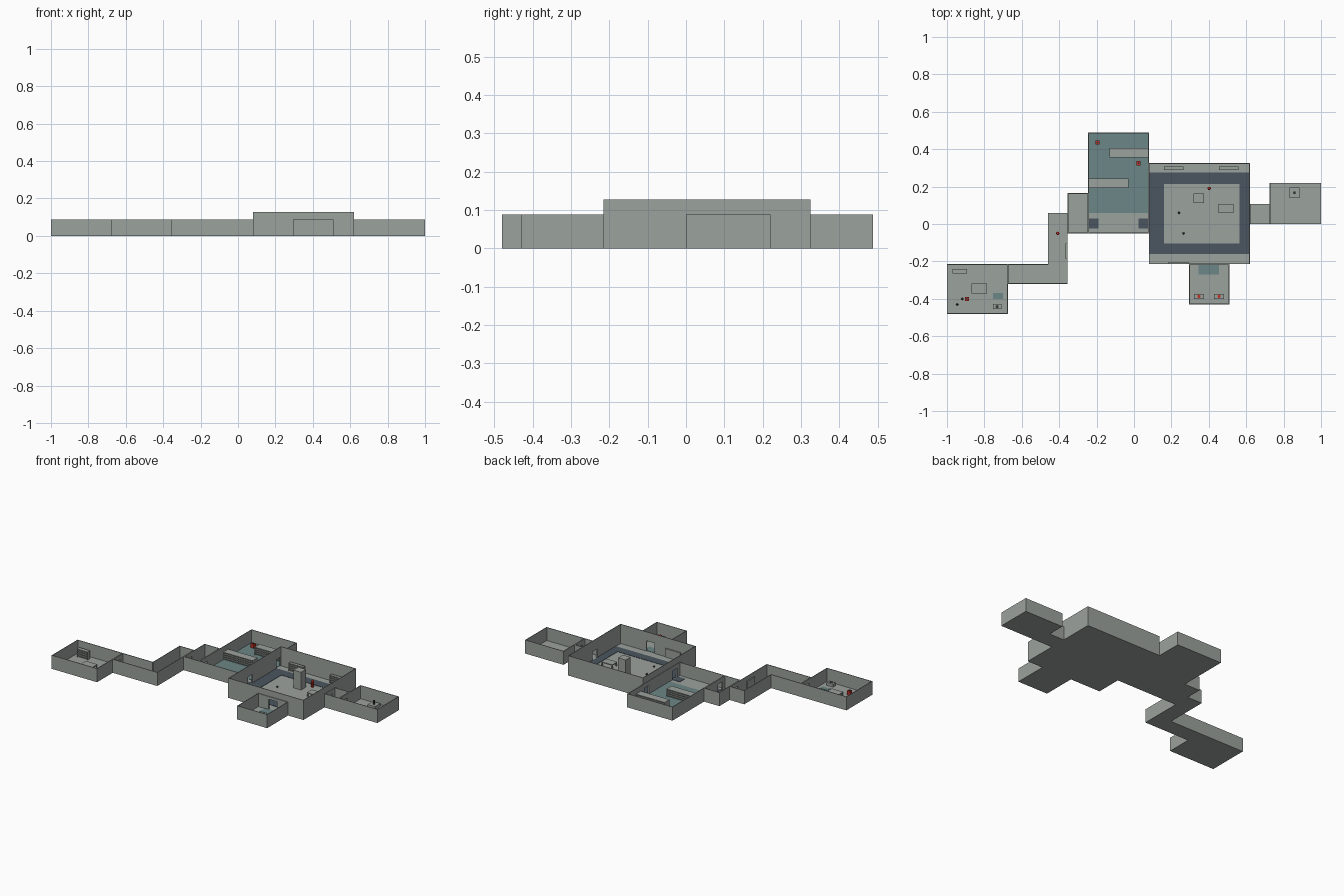
import bpy
import bmesh
from mathutils import Matrix

if "Cube" in bpy.data.objects:
    bpy.data.objects.remove(bpy.data.objects["Cube"])


def material(name, rgb):
    m = bpy.data.materials.new(name)
    m.use_nodes = True
    m.diffuse_color = (*rgb, 1)
    m.node_tree.nodes["Principled BSDF"].inputs["Base Color"].default_value = (*rgb, 1)
    return m


GREY = material("concrete grey", (0.33, 0.36, 0.34))
TEAL = material("pool teal", (0.15, 0.24, 0.24))
SLATE = material("dark slate", (0.07, 0.09, 0.115))
RED = material("signal red", (0.55, 0.03, 0.02))
BLACK = material("charcoal", (0.04, 0.045, 0.045))

T = 0.004       # wall thickness
FLOOR = 0.003   # floor thickness
LOW, HIGH = 0.088, 0.128


def add_box(bm, x0, x1, y0, y1, z0, z1):
    if min(x1 - x0, y1 - y0, z1 - z0) < 1e-5:
        return
    size = Matrix.Diagonal((x1 - x0, y1 - y0, z1 - z0, 1))
    mid = Matrix.Translation(((x0 + x1) / 2, (y0 + y1) / 2, (z0 + z1) / 2))
    bmesh.ops.create_cube(bm, size=1, matrix=mid @ size)


def finish(name, bm, mat):
    mesh = bpy.data.meshes.new(name)
    bm.to_mesh(mesh)
    bm.free()
    mesh.materials.append(mat)
    ob = bpy.data.objects.new(name, mesh)
    bpy.context.collection.objects.link(ob)
    return ob


def box(name, mat, *bounds):
    bm = bmesh.new()
    add_box(bm, *bounds)
    return finish(name, bm, mat)


def block(name, mat, x, y, w, d, z0, z1):
    return box(name, mat, x - w / 2, x + w / 2, y - d / 2, y + d / 2, z0, z1)


# Openings: wall axis, wall position, centre along the wall, width, height
OPENINGS = [
    ("x", -0.675, -0.268, 0.05, 0.06),
    ("x", -0.46, -0.268, 0.105, LOW),
    ("x", -0.355, 0.005, 0.05, 0.06),
    ("x", -0.245, 0.005, 0.05, 0.06),
    ("x", 0.08, 0.005, 0.05, 0.06),
    ("x", 0.08, 0.295, 0.045, 0.06),
    ("x", 0.62, 0.054, 0.05, 0.06),
    ("x", 0.725, 0.054, 0.05, 0.06),
    ("y", -0.215, 0.402, 0.06, 0.07),
]


def wall(bm, axis, pos, inward, a, b, height):
    lo, hi = sorted((pos, pos + inward * T))

    def piece(s, e, z0, z1):
        if axis == "x":
            add_box(bm, lo, hi, s, e, z0, z1)
        else:
            add_box(bm, s, e, lo, hi, z0, z1)

    start = a
    for ax, p, mid, width, top in sorted(OPENINGS, key=lambda o: o[2]):
        if ax == axis and abs(p - pos) < 1e-4 and a < mid < b:
            left, right = max(a, mid - width / 2), min(b, mid + width / 2)
            piece(start, left, 0, height)
            piece(left, right, top, height)
            start = right
    piece(start, b, 0, height)


def room(name, x0, x1, y0, y1, height=LOW):
    box(name + "_floor", GREY, x0, x1, y0, y1, 0, FLOOR)
    bm = bmesh.new()
    wall(bm, "x", x0, 1, y0, y1, height)
    wall(bm, "x", x1, -1, y0, y1, height)
    wall(bm, "y", y0, 1, x0, x1, height)
    wall(bm, "y", y1, -1, x0, x1, height)
    finish(name + "_walls", bm, GREY)


# Rooms and passages
room("west_room", -1.0, -0.675, -0.48, -0.215)
room("west_passage", -0.675, -0.46, -0.32, -0.215)
room("bend_passage", -0.46, -0.355, -0.32, 0.06)
room("lobby", -0.355, -0.245, -0.05, 0.165)
room("pool_room", -0.245, 0.08, -0.05, 0.488)
room("main_hall", 0.08, 0.62, -0.215, 0.325, HIGH)
room("south_room", 0.295, 0.51, -0.43, -0.215)
room("east_passage", 0.62, 0.725, 0.0, 0.108)
room("east_room", 0.725, 1.0, 0.0, 0.22)

# Coloured floor areas
F1, F2 = FLOOR, FLOOR + 0.002
box("pool_floor", TEAL, -0.241, 0.076, 0.06, 0.484, F1, F2)
box("south_room_mat", TEAL, 0.345, 0.455, -0.27, -0.216, F1, F2)
box("west_room_mat", TEAL, -0.755, -0.70, -0.40, -0.37, F1, F2)
for side, x in (("west", -0.215), ("east", 0.05)):
    block("pool_" + side + "_mat", SLATE, x, 0.003, 0.052, 0.053, F1, F2)
bm = bmesh.new()
for bounds in ((0.084, 0.16, -0.16, 0.275), (0.565, 0.616, -0.16, 0.275),
               (0.16, 0.565, 0.215, 0.275), (0.16, 0.565, -0.16, -0.105)):
    add_box(bm, *bounds, F1, F2)
finish("hall_floor_border", bm, SLATE)


# Shelf racks: stacked boards around a recessed core
def rack(name, x0, x1, y0, y1, height=0.055, boards=4):
    bm = bmesh.new()
    gap = (height - FLOOR) / boards
    add_box(bm, x0 + 0.004, x1 - 0.004, y0 + 0.007, y1 - 0.007, FLOOR, height - 0.002)
    for i in range(boards):
        z = FLOOR + gap * (i + 1)
        add_box(bm, x0, x1, y0, y1, z - 0.005, z)
    for x in (x0, x1 - 0.004):
        add_box(bm, x, x + 0.004, y0, y1, FLOOR, height)
    finish(name, bm, GREY)


rack("pool_north_rack", -0.13, 0.075, 0.355, 0.405)
rack("pool_south_rack", -0.24, -0.03, 0.192, 0.243)
rack("hall_west_rack", 0.16, 0.265, 0.288, 0.308)
rack("hall_east_rack", 0.455, 0.56, 0.288, 0.308)
rack("west_room_rack", -0.97, -0.893, -0.265, -0.24)


# Tables on four legs
def table(name, x, y, w, d, h):
    bm = bmesh.new()
    add_box(bm, x - w / 2, x + w / 2, y - d / 2, y + d / 2, h - 0.006, h)
    for sx in (-1, 1):
        for sy in (-1, 1):
            cx, cy = x + sx * (w / 2 - 0.004), y + sy * (d / 2 - 0.004)
            add_box(bm, cx - 0.003, cx + 0.003, cy - 0.003, cy + 0.003, FLOOR, h - 0.006)
    finish(name, bm, GREY)


table("hall_table", 0.493, 0.083, 0.08, 0.05, 0.03)
table("west_room_table", -0.827, -0.345, 0.083, 0.053, 0.025)

# Solid furniture
block("hall_column", GREY, 0.346, 0.138, 0.054, 0.05, FLOOR, 0.118)
block("east_room_plinth", GREY, 0.858, 0.167, 0.054, 0.054, FLOOR, 0.022)
block("west_room_basin", GREY, -0.732, -0.442, 0.046, 0.026, FLOOR, 0.022)
box("passage_wall_board", GREY, -0.367, -0.359, -0.185, -0.105, 0.01, 0.06)
box("hall_wall_board", GREY, 0.185, 0.292, -0.211, -0.203, 0.005, 0.06)


# Small round items
def post(name, mat, x, y, r, z0, z1):
    bm = bmesh.new()
    bmesh.ops.create_cone(bm, cap_ends=True, segments=10, radius1=r, radius2=r,
                          depth=z1 - z0,
                          matrix=Matrix.Translation((x, y, (z0 + z1) / 2)))
    finish(name, bm, mat)


def ball(name, mat, x, y, z, r):
    bm = bmesh.new()
    bmesh.ops.create_uvsphere(bm, u_segments=10, v_segments=6, radius=r,
                              matrix=Matrix.Translation((x, y, z)))
    finish(name, bm, mat)


post("basin_bowl", BLACK, -0.732, -0.442, 0.009, 0.022, 0.024)
post("plinth_ornament", BLACK, 0.858, 0.167, 0.007, 0.022, 0.045)
for i, (x, y) in enumerate(((0.24, 0.06), (0.265, -0.05), (-0.945, -0.43), (-0.918, -0.40))):
    ball("small_ball_%d" % (i + 1), BLACK, x, y, FLOOR + 0.006, 0.006)

# Red figures and markers
for name, x, y in (("hall_figure", 0.402, 0.19), ("passage_figure", -0.408, -0.05)):
    post(name + "_body", RED, x, y, 0.009, FLOOR, 0.036)
    ball(name + "_head", RED, x, y, 0.04, 0.008)
for name, x, y in (("pool_north_crate", -0.195, 0.435), ("pool_east_crate", 0.025, 0.325),
                   ("west_room_crate", -0.893, -0.40)):
    block(name, RED, x, y, 0.022, 0.022, FLOOR, 0.03)
    post(name + "_knob", BLACK, x, y, 0.005, 0.03, 0.034)
for side, x in (("west", 0.347), ("east", 0.455)):
    block("south_room_" + side + "_stand", GREY, x, -0.387, 0.054, 0.026, FLOOR, 0.025)
    post("south_room_" + side + "_button", RED, x, -0.387, 0.009, 0.025, 0.032)
